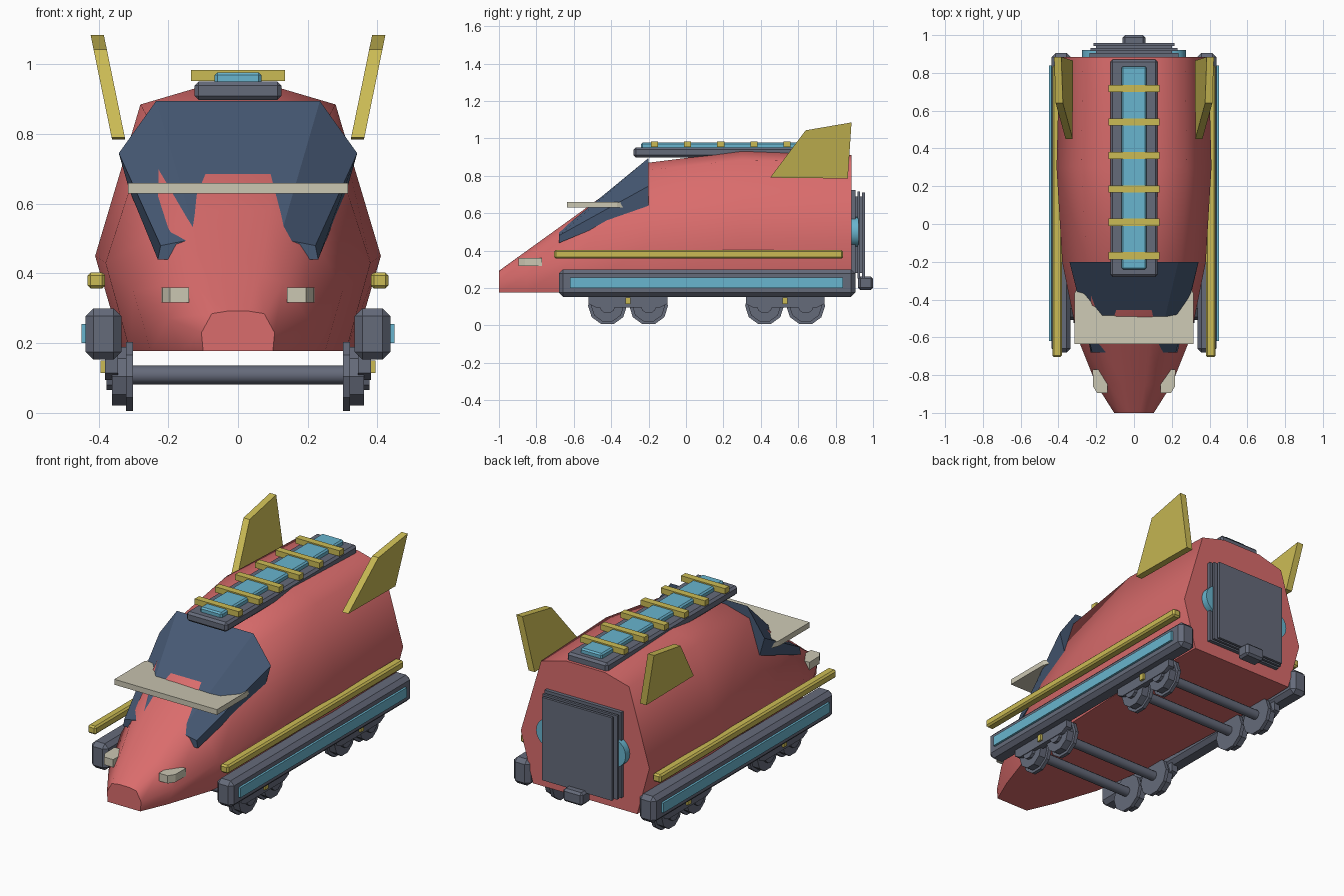
import bpy, bmesh, math
from mathutils import Matrix, Vector

if "Cube" in bpy.data.objects:
    bpy.data.objects.remove(bpy.data.objects["Cube"])


def material(name, rgb):
    m = bpy.data.materials.new(name)
    m.use_nodes = True
    m.diffuse_color = (*rgb, 1)
    m.node_tree.nodes["Principled BSDF"].inputs["Base Color"].default_value = (*rgb, 1)
    return m


RED = material("coral red", (0.70, 0.15, 0.15))
GREY = material("slate grey", (0.13, 0.145, 0.195))
BLUE = material("sky blue", (0.14, 0.46, 0.62))
YELLOW = material("mustard yellow", (0.60, 0.50, 0.09))
NAVY = material("navy glass", (0.062, 0.10, 0.175))
CREAM = material("cream", (0.60, 0.57, 0.45))


def finish(bm, name, mat, smooth=0):
    bmesh.ops.recalc_face_normals(bm, faces=bm.faces)
    me = bpy.data.meshes.new(name)
    bm.to_mesh(me)
    bm.free()
    me.materials.append(mat)
    ob = bpy.data.objects.new(name, me)
    bpy.context.collection.objects.link(ob)
    if smooth:
        bpy.ops.object.select_all(action='DESELECT')
        ob.select_set(True)
        bpy.context.view_layer.objects.active = ob
        bpy.ops.object.shade_smooth_by_angle(angle=math.radians(smooth))
        for p in me.polygons:  # end caps stay flat
            if abs(p.normal.y) > 0.98:
                p.use_smooth = False
    return ob


def loft(name, rings, mat, smooth=0):
    bm = bmesh.new()
    loops = [[bm.verts.new(p) for p in ring] for ring in rings]
    n = len(loops[0])
    for a, b in zip(loops, loops[1:]):
        for i in range(n):
            j = (i + 1) % n
            bm.faces.new((a[i], a[j], b[j], b[i]))
    bm.faces.new(loops[0])
    bm.faces.new(loops[-1])
    return finish(bm, name, mat, smooth)


def section(y, half):
    # half outline from bottom to top, mirrored across the middle
    return [(x, y, z) for x, z in half] + [(-x, y, z) for x, z in reversed(half)]


def box(name, xs, ys, zs, mat, bevel=0):
    bm = bmesh.new()
    bmesh.ops.create_cube(bm, size=1)
    lims = (xs, ys, zs)
    for v in bm.verts:
        v.co = [lims[k][0 if v.co[k] < 0 else 1] for k in range(3)]
    if bevel:
        bmesh.ops.bevel(bm, geom=bm.edges[:], offset=bevel, segments=1, affect='EDGES')
    return finish(bm, name, mat)


def cylinder(name, centre, radius, depth, axis, mat, sides, smooth=0):
    bm = bmesh.new()
    turn = Vector((0, 0, 1)).rotation_difference(Vector(axis)).to_matrix().to_4x4()
    bmesh.ops.create_cone(bm, cap_ends=True, segments=sides, radius1=radius, radius2=radius,
                          depth=depth, matrix=Matrix.Translation(centre) @ turn)
    return finish(bm, name, mat, smooth)


def span(side, a, b):
    return tuple(sorted((side * a, side * b)))


# Hull
loft("hull", [
    section(-1.0, [(0.10, 0.177), (0.105, 0.23), (0.075, 0.285), (0.03, 0.292)]),
    section(-0.85, [(0.165, 0.177), (0.20, 0.27), (0.13, 0.375), (0.06, 0.40)]),
    section(-0.6, [(0.25, 0.177), (0.30, 0.35), (0.20, 0.535), (0.09, 0.58)]),
    section(-0.2, [(0.31, 0.177), (0.38, 0.43), (0.25, 0.83), (0.10, 0.87)]),
    section(0.3, [(0.33, 0.177), (0.41, 0.45), (0.28, 0.885), (0.12, 0.932)]),
    section(0.885, [(0.32, 0.177), (0.395, 0.45), (0.27, 0.87), (0.12, 0.91)]),
], RED, 62)

# Wraparound windscreen and the visor crossing it
loft("windscreen", [
    section(-0.68, [(0.23, 0.44), (0.222, 0.48), (0.12, 0.50)]),
    section(-0.2, [(0.312, 0.64), (0.342, 0.745), (0.235, 0.895)]),
], NAVY, 30)
visor = [(-0.315, -0.635), (0.315, -0.635), (0.315, -0.37), (0.27, -0.25),
         (-0.27, -0.25), (-0.315, -0.37)]
loft("visor", [[(x, y, 0.63) for x, y in visor],
               [(x, y, 0.66 if y < -0.3 else 0.64) for x, y in visor]], CREAM)

# Roof rack
box("roof_rack_base", (-0.125, 0.125), (-0.28, 0.87), (0.898, 0.951), GREY, 0.012)
box("roof_light_strip", (-0.067, 0.067), (-0.24, 0.835), (0.94, 0.977), BLUE, 0.008)
for i in range(6):
    y = -0.168 + i * 0.177
    box("roof_rack_bar", (-0.135, 0.135), (y - 0.019, y + 0.019), (0.953, 0.984), YELLOW)

# Rear door, layered panels and coupler
box("door_frame", (-0.235, 0.235), (0.88, 0.905), (0.25, 0.725), GREY)
box("door_core", (-0.20, 0.20), (0.90, 0.95), (0.28, 0.69), GREY)
box("door_panel_inner", (-0.23, 0.23), (0.917, 0.931), (0.25, 0.715), GREY)
box("door_panel_outer", (-0.215, 0.215), (0.942, 0.957), (0.25, 0.71), GREY)
box("coupler", (-0.06, 0.06), (0.92, 1.0), (0.19, 0.262), GREY, 0.012)

for s, tag in ((1, "left"), (-1, "right")):
    cylinder("door_hinge_disc_" + tag, (s * 0.195, 0.9, 0.5), 0.08, 0.044,
             (0, 1, 0), BLUE, 20, 40)

    # Side skirt, light strip and rail
    box("skirt_" + tag, span(s, 0.335, 0.437), (-0.68, 0.905), (0.153, 0.30), GREY, 0.022)
    box("skirt_strip_" + tag, span(s, 0.42, 0.449), (-0.62, 0.84), (0.20, 0.255), BLUE)
    box("side_rail_" + tag, span(s, 0.381, 0.432), (-0.705, 0.84), (0.357, 0.403), YELLOW, 0.009)

    # Tail fin, leaning outward
    fin = [(0.45, 0.79), (0.64, 1.043), (0.885, 1.085), (0.865, 0.785)]
    loft("tail_fin_" + tag,
         [[(s * (0.343 + 0.205 * (z - 0.787) + d), y, z) for y, z in fin]
          for d in (-0.019, 0.019)], YELLOW)

    # Headlight, swept back on its outer side
    loft("headlight_" + tag,
         [[(s * x, y, z) for x, z in ((0.14, 0.317), (w, 0.317), (w, 0.36), (0.14, 0.36))]
          for y, w in ((-0.895, 0.195), (-0.86, 0.217), (-0.77, 0.219))], CREAM)

    # Bogies
    for mid, place in ((-0.31, "front"), (0.53, "rear")):
        label = place + "_" + tag
        frame = [(-0.21, 0.17), (0.21, 0.17), (0.21, 0.115), (0.17, 0.095),
                 (-0.17, 0.095), (-0.21, 0.115)]
        loft("bogie_frame_" + label,
             [[(s * x, mid + y, z) for y, z in frame] for x in (0.345, 0.382)], GREY)
        box("bogie_marker_" + label, span(s, 0.375, 0.394), (mid - 0.014, mid + 0.014),
            (0.115, 0.15), YELLOW)
        for dy in (-0.11, 0.11):
            y = mid + dy
            cylinder("wheel_flange_" + label, (s * 0.311, y, 0.105), 0.104, 0.02,
                     (1, 0, 0), GREY, 10)
            cylinder("wheel_" + label, (s * 0.338, y, 0.105), 0.088, 0.046,
                     (1, 0, 0), GREY, 10)
            cylinder("wheel_hub_" + label, (s * 0.365, y, 0.105), 0.042, 0.026,
                     (1, 0, 0), GREY, 10)

# Axles
for y in (-0.42, -0.2, 0.42, 0.64):
    cylinder("axle", (0, y, 0.109), 0.027, 0.62, (1, 0, 0), GREY, 12, 40)
